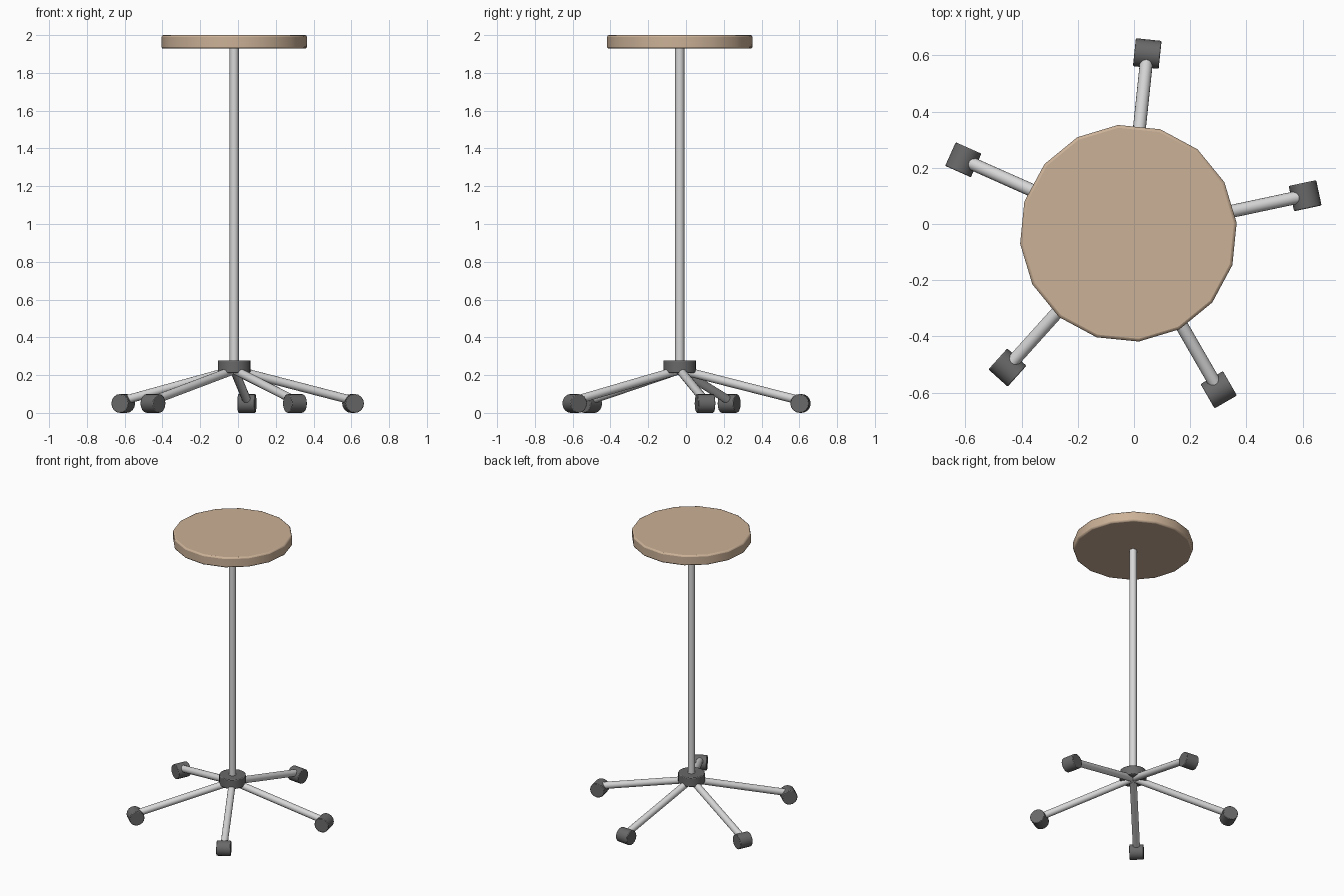
import bpy
from math import radians, cos, sin, pi
from mathutils import Vector

default = bpy.data.objects.get("Cube")
if default:
    bpy.data.objects.remove(default, do_unlink=True)


def material(name, r, g, b):
    mat = bpy.data.materials.new(name)
    mat.use_nodes = True
    mat.diffuse_color = (r, g, b, 1)
    mat.node_tree.nodes["Principled BSDF"].inputs["Base Color"].default_value = (r, g, b, 1)
    return mat


TAN = material("tan_seat", 0.60, 0.44, 0.31)
STEEL = material("light_steel", 0.68, 0.68, 0.68)
DARK = material("dark_rubber", 0.14, 0.14, 0.14)
CX, CY = -0.02, -0.033


def rod(name, start, end, radius, mat, sides=16, spin=0, bevel=0):
    """Capped cylinder running between two points."""
    start, end = Vector(start), Vector(end)
    axis = end - start
    bpy.ops.mesh.primitive_cylinder_add(vertices=sides, radius=radius, depth=axis.length,
                                        location=(start + end) / 2)
    obj = bpy.context.object
    obj.name = name
    obj.rotation_euler = axis.to_track_quat("Z", "Y").to_euler()
    if spin:
        obj.rotation_euler = (0, 0, spin)
    obj.data.materials.append(mat)
    if bevel:
        mod = obj.modifiers.new("soft_rim", "BEVEL")
        mod.width = bevel
        mod.segments = 2
        mod.limit_method = "ANGLE"
        mod.angle_limit = radians(50)
    bpy.ops.object.shade_smooth_by_angle(angle=radians(35))
    return obj


# Round seat on a tall post
rod("seat", (CX, CY, 1.928), (CX, CY, 2.0), 0.387, TAN, 16, radians(5.5), 0.01)
rod("post", (CX, CY, 0.22), (CX, CY, 1.94), 0.024, STEEL)

# Central hub
rod("hub", (CX, CY, 0.212), (CX, CY, 0.278), 0.087, DARK, 16, radians(5.5), 0.005)

# Five sloping legs, each with a roller across its end
for i in range(5):
    a = radians(12) + i * 2 * pi / 5
    out = Vector((cos(a), sin(a), 0))
    side = Vector((-sin(a), cos(a), 0))
    base = Vector((CX, CY, 0))
    rod(f"leg_{i + 1}", base + Vector((0, 0, 0.228)),
        base + out * 0.64 + Vector((0, 0, 0.066)), 0.023, STEEL)
    hub = base + out * 0.643 + Vector((0, 0, 0.05))
    rod(f"roller_{i + 1}", hub - side * 0.046, hub + side * 0.046, 0.05, DARK, bevel=0.004)
